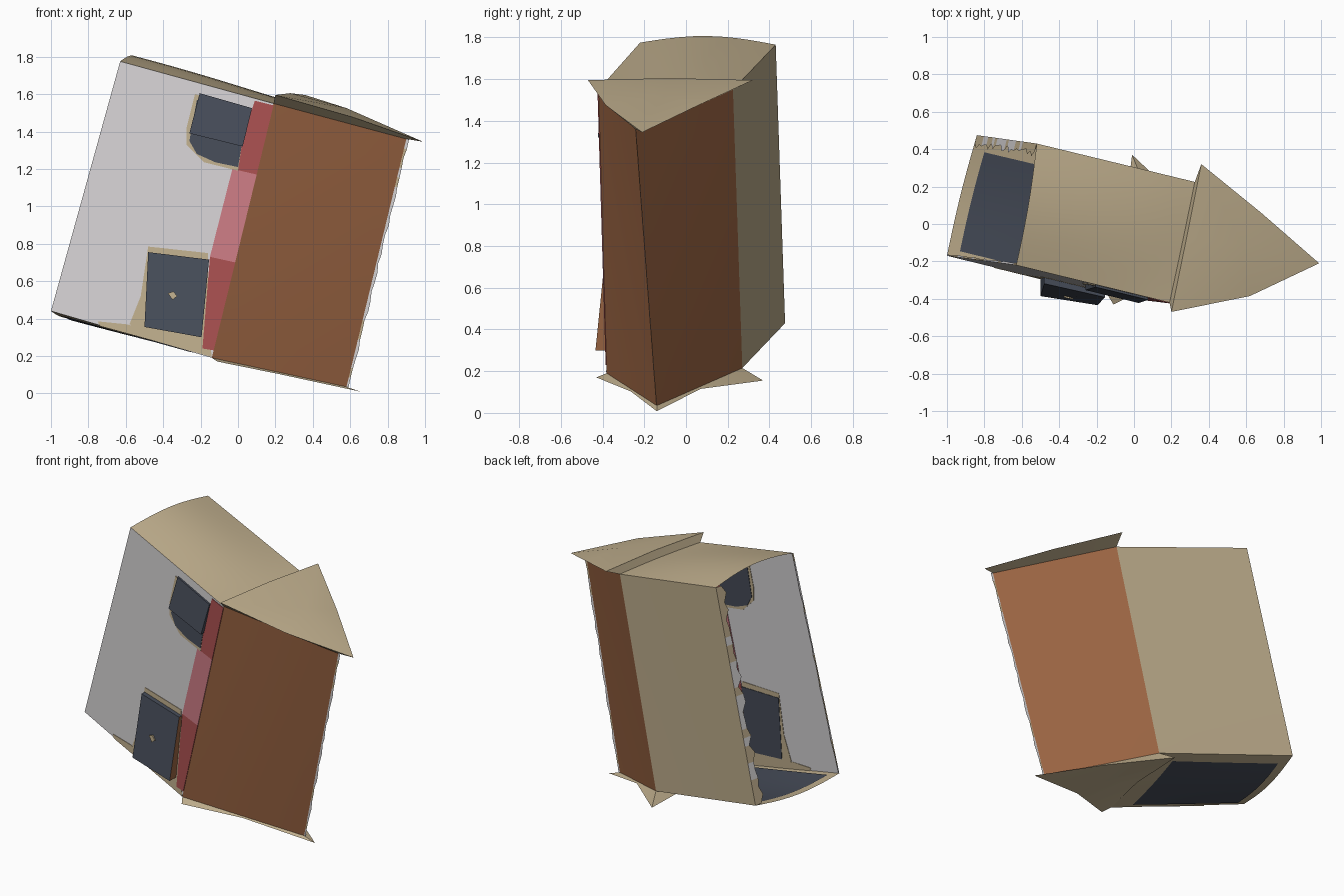
import bpy, math, random
from mathutils import Vector as V

if "Cube" in bpy.data.objects:
    bpy.data.objects.remove(bpy.data.objects["Cube"])

random.seed(4)

def material(name, col):
    m = bpy.data.materials.new(name)
    m.diffuse_color = (*col, 1)
    m.use_nodes = True
    m.node_tree.nodes["Principled BSDF"].inputs["Base Color"].default_value = m.diffuse_color
    return m

TAN = material("tan", (.53, .43, .27))
GREY = material("light grey", (.67, .65, .66))
BROWN = material("roof brown", (.33, .13, .056))
DARK = material("slate", (.062, .073, .10))
PINK = material("pink", (.60, .20, .23))
RED = material("dull red", (.40, .08, .08))

def build(name, verts, faces, mats, indices=None, smooth=False):
    me = bpy.data.meshes.new(name)
    me.from_pydata([tuple(v) for v in verts], [], faces)
    for m in mats:
        me.materials.append(m)
    for i, p in enumerate(me.polygons):
        p.material_index = indices[i] if indices else 0
        p.use_smooth = smooth
    ob = bpy.data.objects.new(name, me)
    bpy.context.collection.objects.link(ob)
    return ob

# Corners of the toppled house: base edges A, D; eaves B, C; ridge R (0 = lower end)
A0, A = V((-1.0, -.17, .44)), V((-.63, -.22, 1.775))
B0, B = V((-.14, -.38, .19)), V((.19, -.42, 1.55))
C0, C = V((.03, .27, .215)), V((.325, .225, 1.55))
D0, D = V((-.84, .475, .43)), V((-.52, .43, 1.765))
R0, R = V((.58, -.14, .035)), V((.90, -.24, 1.36))
AXIS = (A - A0).normalized()

def bilerp(a, b, c, d, u, w):
    return a.lerp(b, u).lerp(d.lerp(c, u), w)

def sheet(name, a, b, c, d, mat, bulge=V(), n=10, lo=(0, 0), hi=(1, 1), off=V()):
    """Curved sheet: u runs a-b, w runs a-d, bulging halfway along w, fading along u."""
    vs, fs = [], []
    for i in range(n + 1):
        for j in range(n + 1):
            u = lo[0] + (hi[0] - lo[0]) * i / n
            w = lo[1] + (hi[1] - lo[1]) * j / n
            vs.append(bilerp(a, b, c, d, u, w) + bulge * math.sin(math.pi * w) * (1 - .85 * u * u) + off)
    for i in range(n):
        for j in range(n):
            k = i * (n + 1) + j
            fs.append((k, k + n + 1, k + n + 2, k + 1))
    return build(name, vs, fs, [mat], smooth=True)

# House shell, open at the base
sheet("front_wall", A0, B0, B, A, GREY)
sheet("back_wall", C0, D0, D, C, TAN)
sheet("roof_slope_front", B0, R0, R, B, BROWN)
sheet("roof_slope_back", R0, C0, C, R, BROWN)
sheet("upper_end_wall", A, B, C, D, TAN, AXIS * .038)
sheet("lower_end_wall", D0, C0, B0, A0, TAN, AXIS * -.03)

# Large dark panel on the lower end, seen from inside and outside
for label, s in (("outer", -1), ("inner", 1)):
    sheet("end_panel_" + label, D0, C0, B0, A0, DARK, AXIS * -.03,
          lo=(.07, .12), hi=(.86, .94), off=AXIS * .004 * s)

# Draped gable caps at both ends of the roof (outline of corners and edge midpoints)
def gable_cap(name, outer, corners, centre, flip):
    inner = []
    for i, p in enumerate(corners):
        inner += [p, p.lerp(corners[(i + 1) % 3], .5)]
    vs = [V(p) for p in outer] + inner + [V(centre)]
    fs = []
    for i in range(6):
        j = (i + 1) % 6
        fs += [(i, j, 12), (i, i + 6, j + 6, j)]
    if flip:
        fs = [f[::-1] for f in fs]
    ob = build(name, vs, fs, [TAN])
    bpy.context.view_layer.objects.active = ob
    ob.select_set(True)
    bpy.ops.object.shade_smooth_by_angle(angle=math.radians(35))
    ob.select_set(False)

gable_cap("upper_gable_cap",
          [(.20, -.47, 1.595), (.62, -.385, 1.475), (.99, -.21, 1.345),
           (.68, .06, 1.475), (.36, .32, 1.595), (.28, -.08, 1.605)],
          [B, R, C], (.58, -.11, 1.525), False)
gable_cap("lower_gable_cap",
          [(-.11, -.43, .17), (.22, -.265, .103), (.66, -.14, .008),
           (.31, .07, .115), (-.01, .37, .155), (-.065, -.05, .188)],
          [B0, R0, C0], (.16, -.08, .125), True)

# Front-wall details are placed by their front-view position on the wall surface
def on_wall(x, z):
    """Find the wall point seen at (x, z) by Newton steps."""
    u, w = .5, .5
    for _ in range(12):
        p = bilerp(A0, B0, B, A, u, w)
        du = (B0 - A0).lerp(B - A, w)
        dw = (A - A0).lerp(B - B0, u)
        ex, ez = x - p.x, z - p.z
        det = du.x * dw.z - dw.x * du.z
        u += (ex * dw.z - dw.x * ez) / det
        w += (du.x * ez - ex * du.z) / det
    return bilerp(A0, B0, B, A, u, w)

def plate(name, pts, mat, out=.004, side_mats=None, mats=None, back=.004):
    """Slab through the wall; out is one depth or one per corner."""
    n = len(pts)
    outs = out if isinstance(out, (list, tuple)) else [out] * n
    base = [on_wall(*p) for p in pts]
    vs = [b + V((0, -o, 0)) for b, o in zip(base, outs)] + [b + V((0, back, 0)) for b in base]
    # points run clockwise seen from the front
    fs = [tuple(reversed(range(n))), tuple(range(n, 2 * n))]
    fs += [(i, (i + 1) % n, (i + 1) % n + n, i + n) for i in range(n)]
    idx = [0, 0] + (side_mats or [0] * n)
    build(name, vs, fs, mats or [mat], idx)

# Band under the eave: red, pink, red
plate("eave_band_top", [(.09, 1.565), (.19, 1.54), (.10, 1.17), (-.03, 1.20)], RED)
plate("eave_band_middle", [(-.03, 1.20), (.10, 1.17), (-.015, .70), (-.15, .73)], PINK)
plate("eave_band_bottom", [(-.15, .73), (-.015, .70), (-.13, .23), (-.19, .24)], RED)

# Worn tan areas round the openings and along the bottom edge
plate("door_surround", [(-.48, .785), (-.16, .75), (-.16, .25), (-.50, .31), (-.58, .37), (-.52, .52)],
      TAN, .003, back=.003)
plate("window_surround", [(-.23, 1.6), (.05, 1.53), (.0, 1.19), (-.18, 1.235), (-.275, 1.33), (-.275, 1.42)],
      TAN, .005, back=.003)
plate("lower_edge_wear", [(-.75, .385), (-.6, .37), (-.15, .27), (-.14, .195), (-.74, .36)], TAN, .003, back=.003)

# Upper window: dark opening with a tilted flap over it
plate("window_opening", [(-.22, 1.57), (.05, 1.5), (.0, 1.21), (-.12, 1.235), (-.22, 1.28), (-.26, 1.35)],
      DARK, .007, back=.006)
plate("window_flap", [(-.205, 1.605), (.075, 1.525), (.025, 1.32), (-.26, 1.39)], DARK,
      [.012, .012, .035, .035], back=.002)

# Raised door block, deeper at the foot, brown on the right side
plate("door_block", [(-.48, .755), (-.155, .715), (-.195, .30), (-.50, .355)], DARK,
      [.035, .03, .07, .095], side_mats=[0, 1, 0, 0], mats=[DARK, BROWN], back=.006)
plate("door_spot", [(-.375, .535), (-.345, .545), (-.325, .52), (-.35, .50)], TAN, .077, back=-.068)

# Ragged strips along the ridge and the open base edge
def fringe(name, p, q, direction, width, mats, n=26, tan_share=.3):
    vs, fs, idx = [], [], []
    for i in range(n + 1):
        t = i / n
        vs += [p.lerp(q, t), p.lerp(q, t) + direction * width * random.uniform(.5, 1.1)]
        if i:
            k = 2 * i
            fs.append((k - 2, k, k + 1, k - 1))
            idx.append(int(random.random() < tan_share))
    build(name, vs, fs, mats, idx)

fringe("ridge_fringe", R0, R, V((.97, -.1, -.2)), .018, [GREY, TAN])
fringe("back_base_lip", D0, D, (A0 - D0).normalized(), .065, [GREY, TAN], tan_share=.45)
fringe("front_base_lip", A0, A, (D0 - A0).normalized(), .012, [GREY, TAN])
